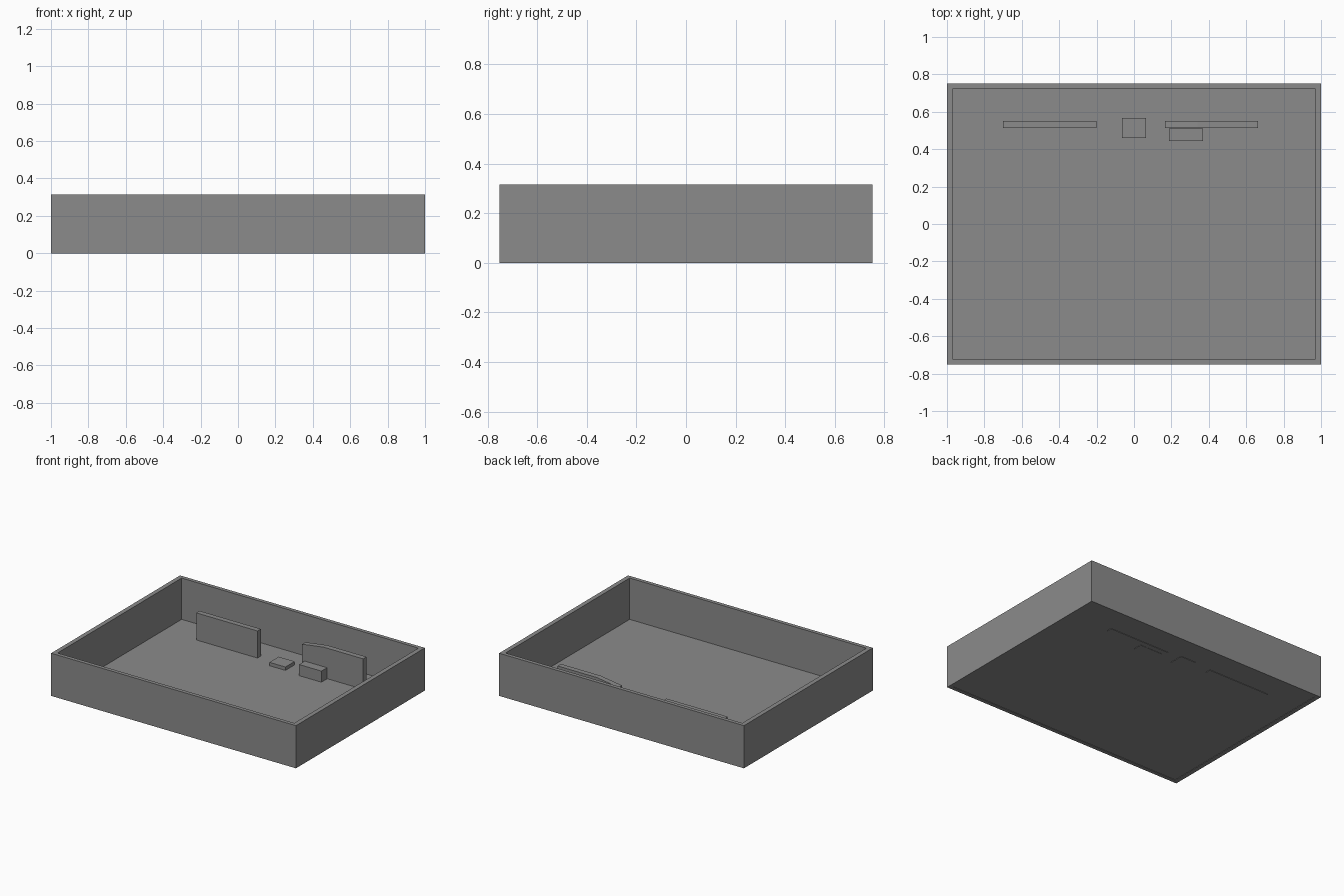
import bpy
import bmesh

cube = bpy.data.objects.get("Cube")
if cube:
    bpy.data.objects.remove(cube, do_unlink=True)

grey = bpy.data.materials.new("plain_grey")
grey.use_nodes = True
colour = (0.26, 0.26, 0.26, 1)
grey.diffuse_color = colour
grey.node_tree.nodes["Principled BSDF"].inputs["Base Color"].default_value = colour


def finish(name, bm):
    bmesh.ops.recalc_face_normals(bm, faces=bm.faces)
    mesh = bpy.data.meshes.new(name)
    bm.to_mesh(mesh)
    bm.free()
    mesh.materials.append(grey)
    obj = bpy.data.objects.new(name, mesh)
    bpy.context.collection.objects.link(obj)
    return obj


def panel(name, outline, y0, y1):
    """Extrude an x-z outline from y0 to y1."""
    bm = bmesh.new()
    face = bm.faces.new([bm.verts.new((x, y0, z)) for x, z in outline])
    new = bmesh.ops.extrude_face_region(bm, geom=[face])["geom"]
    verts = [v for v in new if isinstance(v, bmesh.types.BMVert)]
    bmesh.ops.translate(bm, vec=(0, y1 - y0, 0), verts=verts)
    return finish(name, bm)


def box(name, x0, x1, y0, y1, z0, z1):
    return panel(name, [(x0, z0), (x1, z0), (x1, z1), (x0, z1)], y0, y1)


def frame(name, outer, inner, height):
    """Rectangular ring of walls, open at top and bottom."""
    bm = bmesh.new()
    loops = []
    for (hx, hy), z in ((outer, 0), (outer, height), (inner, height), (inner, 0)):
        corners = ((-hx, -hy), (hx, -hy), (hx, hy), (-hx, hy))
        loops.append([bm.verts.new((x, y, z)) for x, y in corners])
    for a, b in zip(loops, loops[1:] + loops[:1]):
        for i in range(4):
            j = (i + 1) % 4
            bm.faces.new((a[i], a[j], b[j], b[i]))
    return finish(name, bm)


# Enclosing walls and thin floor
frame("outer_walls", (1.0, 0.752), (0.967, 0.724), 0.315)
box("floor", -0.967, 0.967, -0.724, 0.724, 0.003, 0.01)

# Upright panels near the back; the second has a sloped corner
box("left_panel", -0.70, -0.20, 0.513, 0.552, 0, 0.21)
panel("right_panel",
      [(0.165, 0), (0.663, 0), (0.663, 0.235), (0.34, 0.235), (0.165, 0.21)],
      0.513, 0.552)

# Low blocks
box("low_block", -0.065, 0.065, 0.46, 0.568, 0, 0.035)
box("step_block", 0.187, 0.37, 0.445, 0.511, 0, 0.092)
